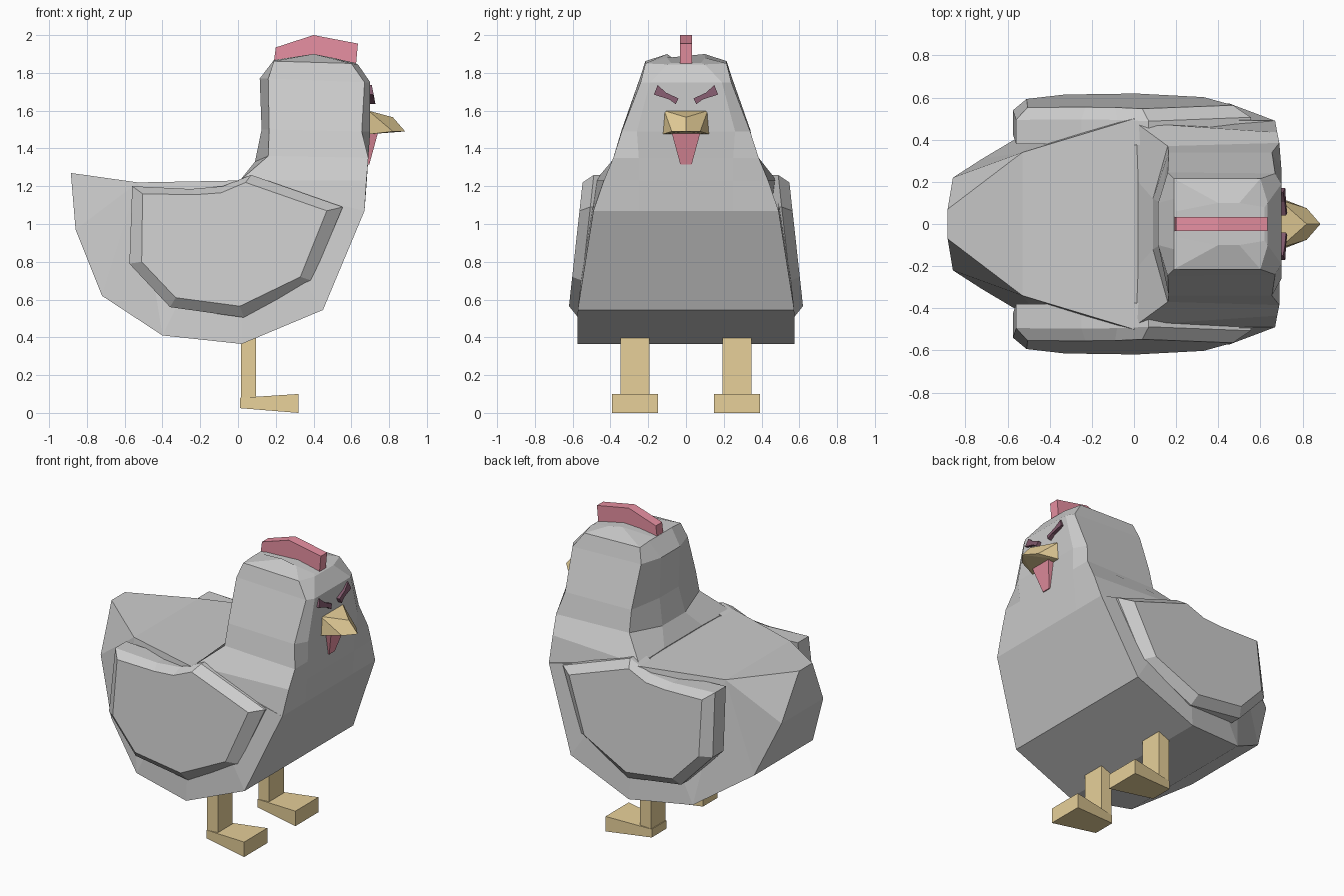
import bpy, bmesh

if "Cube" in bpy.data.objects:
    bpy.data.objects.remove(bpy.data.objects["Cube"])


def material(name, rgb):
    m = bpy.data.materials.new(name)
    m.diffuse_color = (*rgb, 1)
    m.use_nodes = True
    m.node_tree.nodes["Principled BSDF"].inputs["Base Color"].default_value = m.diffuse_color
    return m


RED = material("red", (0.80, 0.28, 0.36))
GOLD = material("gold", (0.80, 0.63, 0.32))
DARK = material("dark", (0.22, 0.10, 0.15))


def make(name, verts, faces, mat=None):
    """Mesh object from vertices and faces; no faces means a convex hull."""
    bm = bmesh.new()
    vs = [bm.verts.new(v) for v in verts]
    if faces:
        for f in faces:
            bm.faces.new([vs[i] for i in f])
    else:
        bmesh.ops.convex_hull(bm, input=vs)
    bmesh.ops.recalc_face_normals(bm, faces=bm.faces)
    me = bpy.data.meshes.new(name)
    bm.to_mesh(me)
    bm.free()
    ob = bpy.data.objects.new(name, me)
    bpy.context.collection.objects.link(ob)
    if mat:
        me.materials.append(mat)
    return ob


def loft(name, rings, mat=None):
    """Skin equal-length closed rings, capping both ends."""
    n = len(rings[0])
    verts = [v for r in rings for v in r]
    faces = [(k * n + i, k * n + (i + 1) % n, (k + 1) * n + (i + 1) % n, (k + 1) * n + i)
             for k in range(len(rings) - 1) for i in range(n)]
    last = (len(rings) - 1) * n
    faces += [tuple(range(n)), tuple(range(last, last + n))]
    return make(name, verts, faces, mat)


# Body: side profile (x, z, half width), sides fanned from two top corners
profile = [(-.885, 1.27, .07), (-.86, .97, .22), (-.72, .62, .31), (-.40, .41, .50),
           (.02, .365, .575), (.45, .545, .573), (.67, 1.07, .49), (0, 1.23, .50),
           (-.53, 1.22, .34)]
n = len(profile)
side = [(8, 0, 1), (8, 1, 2), (8, 2, 3), (7, 8, 3), (7, 3, 4), (7, 4, 5), (7, 5, 6)]
faces = [(i, (i + 1) % n, (i + 1) % n + n, i + n) for i in range(n)]
faces += side + [tuple(i + n for i in f) for f in side]
make("body", [(x, -w, z) for x, z, w in profile] + [(x, w, z) for x, z, w in profile], faces)

# Neck and head: half rings (x, half width, z) from back to front, mirrored
half_rings = [
    [(.02, .20, 1.07), (.02, .49, 1.07), (.67, .49, 1.07), (.67, .25, 1.07)],
    [(.02, .20, 1.23), (.01, .48, 1.23), (.68, .435, 1.23), (.682, .25, 1.23)],
    [(.09, .12, 1.33), (.16, .37, 1.36), (.69, .385, 1.35), (.69, .25, 1.35)],
    [(.125, .10, 1.50), (.165, .34, 1.50), (.655, .34, 1.49), (.70, .26, 1.49)],
    [(.115, .10, 1.77), (.16, .245, 1.77), (.67, .24, 1.75), (.70, .19, 1.75)],
    [(.19, .12, 1.868), (.19, .215, 1.862), (.60, .215, 1.85), (.635, .10, 1.845)],
    [(.20, .06, 1.87), (.40, .10, 1.90), (.50, .10, 1.88), (.62, .08, 1.853)],
]
loft("head", [[(x, y, z) for x, y, z in r] + [(x, -y, z) for x, y, z in reversed(r)]
              for r in half_rings])

# Wings: leaning plates with a bevelled rim
rim = [(-.56, 1.20), (-.25, 1.185), (-.08, 1.20), (.07, 1.26), (.555, 1.09),
       (.39, .70), (.03, .505), (-.36, .56), (-.575, .79)]
panel = [(-.505, 1.16), (-.23, 1.155), (-.09, 1.165), (.04, 1.22), (.47, 1.07),
         (.33, .72), (.01, .565), (-.33, .61), (-.51, .80)]


def layer(points, s, inset):
    return [(x, s * (.62 - .11 * (z - .56) - inset), z) for x, z in points]


for s, label in ((-1, "right"), (1, "left")):
    loft(label + "_wing", [layer(rim, s, .17), layer(rim, s, .055), layer(panel, s, 0)])

# Comb
comb = [(.19, 1.86), (.20, 1.935), (.40, 2.0), (.635, 1.955), (.625, 1.845), (.40, 1.88)]
loft("comb", [[(x, y, z) for x, z in comb] for y in (-.033, .033)], RED)

# Beak and wattle
beak = [(.82, 0, 1.565), (.885, 0, 1.49)]
wattle = []
for s in (-1, 1):
    beak += [(.69, s * .115, 1.60), (.69, s * .125, 1.475), (.82, s * .075, 1.49)]
    wattle += [(.74, s * .075, 1.48), (.67, s * .075, 1.48),
               (.695, s * .03, 1.315), (.67, s * .03, 1.315)]
make("beak", beak, None, GOLD)
make("wattle", wattle, None, RED)

# Eyes
eye = [(.04, 1.665), (.105, 1.695), (.15, 1.735), (.17, 1.685), (.09, 1.66), (.055, 1.635)]
for s, label in ((-1, "right"), (1, "left")):
    loft(label + "_eye", [[(x + .2 * (1.69 - z), s * y, z) for y, z in eye]
                          for x in (.66, .717)], DARK)

# Legs and feet
for s, label in ((-1, "right"), (1, "left")):
    c = s * .27
    shin, foot = [], []
    for t in (-1, 1):
        shin += [(x, c + t * .077, z) for x in (.015, .095) for z in (.05, .42)]
        foot += [(.01, c + t * .077, .025), (.01, c + t * .077, .08),
                 (.32, c + t * .122, 0), (.32, c + t * .122, .10)]
    make(label + "_leg", shin, None, GOLD)
    make(label + "_foot", foot, None, GOLD)
